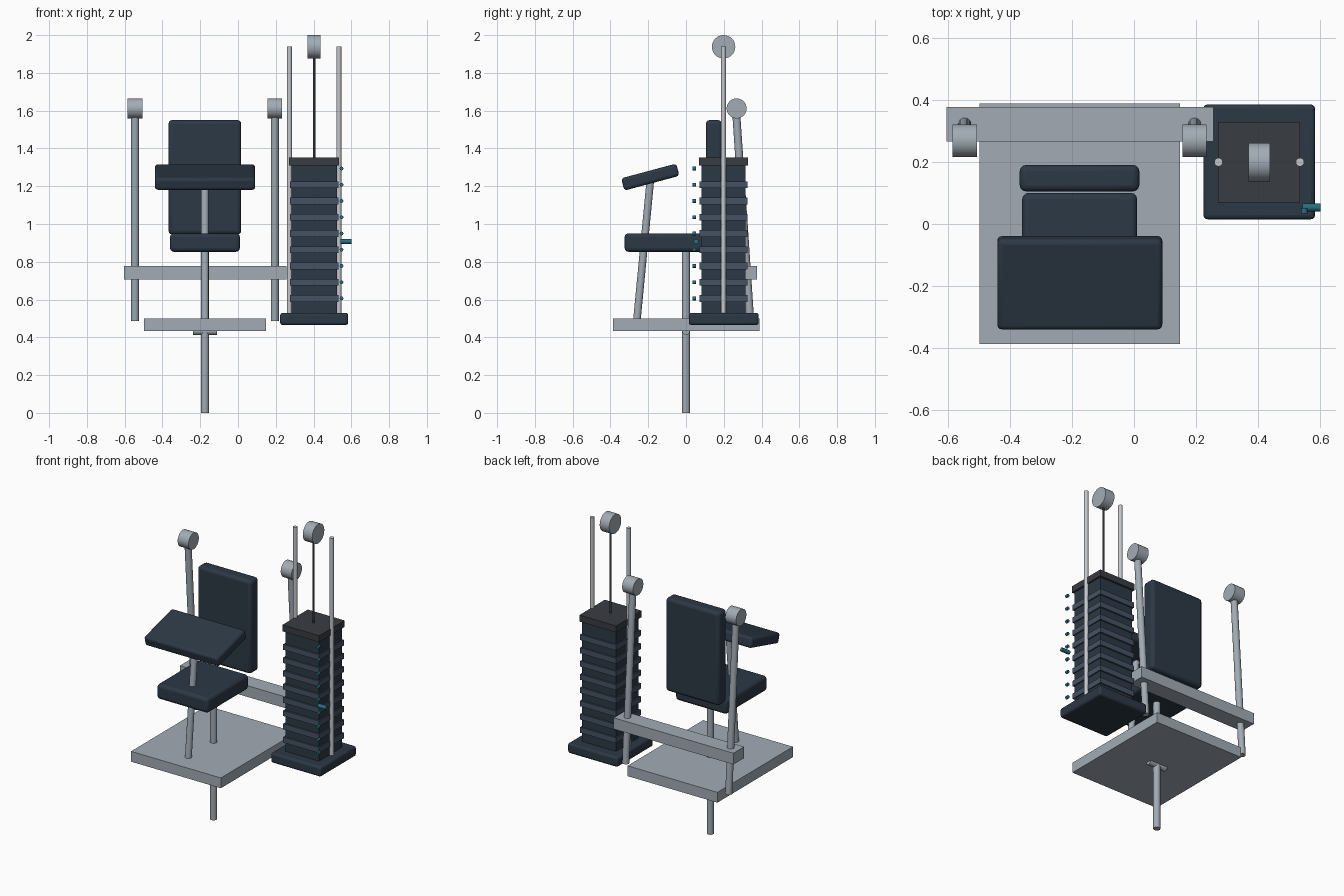
import bpy, math
from mathutils import Vector

if "Cube" in bpy.data.objects:
    bpy.data.objects.remove(bpy.data.objects["Cube"])


def mat(name, col):
    m = bpy.data.materials.new(name)
    m.diffuse_color = (*col, 1)
    m.use_nodes = True
    m.node_tree.nodes["Principled BSDF"].inputs["Base Color"].default_value = m.diffuse_color
    return m


STEEL = mat("steel", (0.36, 0.41, 0.46))
CHROME = mat("chrome", (0.55, 0.57, 0.6))
PAD = mat("padding", (0.025, 0.04, 0.06))
PLATE = mat("weight_edge", (0.06, 0.085, 0.13))
DARK = mat("dark_metal", (0.04, 0.045, 0.055))
TEAL = mat("teal", (0.02, 0.16, 0.22))


def box(name, x, y, z, m, bevel=0, tilt=0):
    """Box from (min, max) ranges, optionally rounded and tilted about x."""
    bpy.ops.mesh.primitive_cube_add(size=1, location=[sum(r) / 2 for r in (x, y, z)])
    o = bpy.context.object
    o.name = name
    o.scale = [r[1] - r[0] for r in (x, y, z)]
    bpy.ops.object.transform_apply(location=False, rotation=False, scale=True)
    o.rotation_euler.x = tilt
    o.data.materials.append(m)
    if bevel:
        b = o.modifiers.new("bevel", 'BEVEL')
        b.width, b.segments = bevel, 3
        bpy.ops.object.shade_smooth_by_angle(angle=math.radians(35))
    return o


def rod(name, a, b, r, m, sides=24):
    """Cylinder between two points."""
    a, b = Vector(a), Vector(b)
    bpy.ops.mesh.primitive_cylinder_add(radius=r, depth=(b - a).length, vertices=sides,
                                        location=(a + b) / 2)
    o = bpy.context.object
    o.name = name
    o.rotation_euler = (b - a).to_track_quat('Z', 'Y').to_euler()
    o.data.materials.append(m)
    bpy.ops.object.shade_smooth_by_angle(angle=math.radians(35))
    return o


# Base and centre post
CX = -0.175
box("base_plate", (-0.497, 0.148), (-0.387, 0.388), (0.433, 0.5), STEEL)
rod("centre_post", (CX, 0, 0), (CX, 0, 0.87), 0.021, STEEL)
rod("base_cross_pin", (CX - 0.064, 0, 0.433), (CX + 0.064, 0, 0.433), 0.02, STEEL)

# Seat, backrest, arm pad
box("seat", (-0.36, 0.01), (-0.325, 0.1), (0.853, 0.95), PAD, 0.02)
box("backrest", (-0.368, 0.017), (0.105, 0.19), (0.945, 1.55), PAD, 0.02)
box("arm_pad", (-0.44, 0.091), (-0.34, -0.038), (1.215, 1.282), PAD, 0.016, math.radians(15))
rod("arm_pad_post", (CX, -0.26, 0.49), (CX, -0.188, 1.24), 0.02, STEEL)

# Rear beam with leaning posts and pulleys
box("rear_beam", (-0.604, 0.256), (0.266, 0.376), (0.705, 0.778), STEEL)
for side, x in (("left", -0.545), ("right", 0.195)):
    rod(side + "_rear_post", (x, 0.34, 0.487), (x, 0.265, 1.6), 0.021, STEEL)
    rod(side + "_rear_pulley", (x - 0.039, 0.268, 1.612), (x + 0.039, 0.268, 1.612),
        0.053, STEEL, 32)

# Weight stack: base, core, plates, cap
SX, SY = 0.403, 0.199
box("stack_base", (0.223, 0.583), (0.015, 0.385), (0.465, 0.53), PAD, 0.014)
box("stack_core", (SX - 0.121, SX + 0.121), (SY - 0.117, SY + 0.117), (0.52, 1.32), PAD)
box("stack_cap", (SX - 0.132, SX + 0.132), (SY - 0.13, SY + 0.13), (1.31, 1.352), DARK)
STEP = 0.086
for i in range(8):
    z = 0.606 + i * STEP
    box(f"weight_plate_{i}", (SX - 0.129, SX + 0.129), (SY - 0.127, SY + 0.127),
        (z - 0.018, z + 0.018), PLATE)

# Peg column and selector pin
for i in range(9):
    z = 0.606 + i * STEP
    rod(f"peg_{i}", (0.548, 0.034, z), (0.548, 0.052, z), 0.01, TEAL, 12)
rod("selector_pin", (0.543, 0.053, 0.907), (0.601, 0.053, 0.907), 0.013, TEAL, 16)

# Guide rods, cable, top pulley
for side, s in (("left", -1), ("right", 1)):
    rod(side + "_guide_rod", (SX + s * 0.131, SY, 0.52), (SX + s * 0.131, SY, 1.94), 0.0135, CHROME)
rod("cable", (SX, SY, 1.34), (SX, SY, 1.93), 0.006, DARK, 12)
rod("top_pulley", (SX - 0.034, SY, 1.938), (SX + 0.034, SY, 1.938), 0.062, STEEL, 32)
